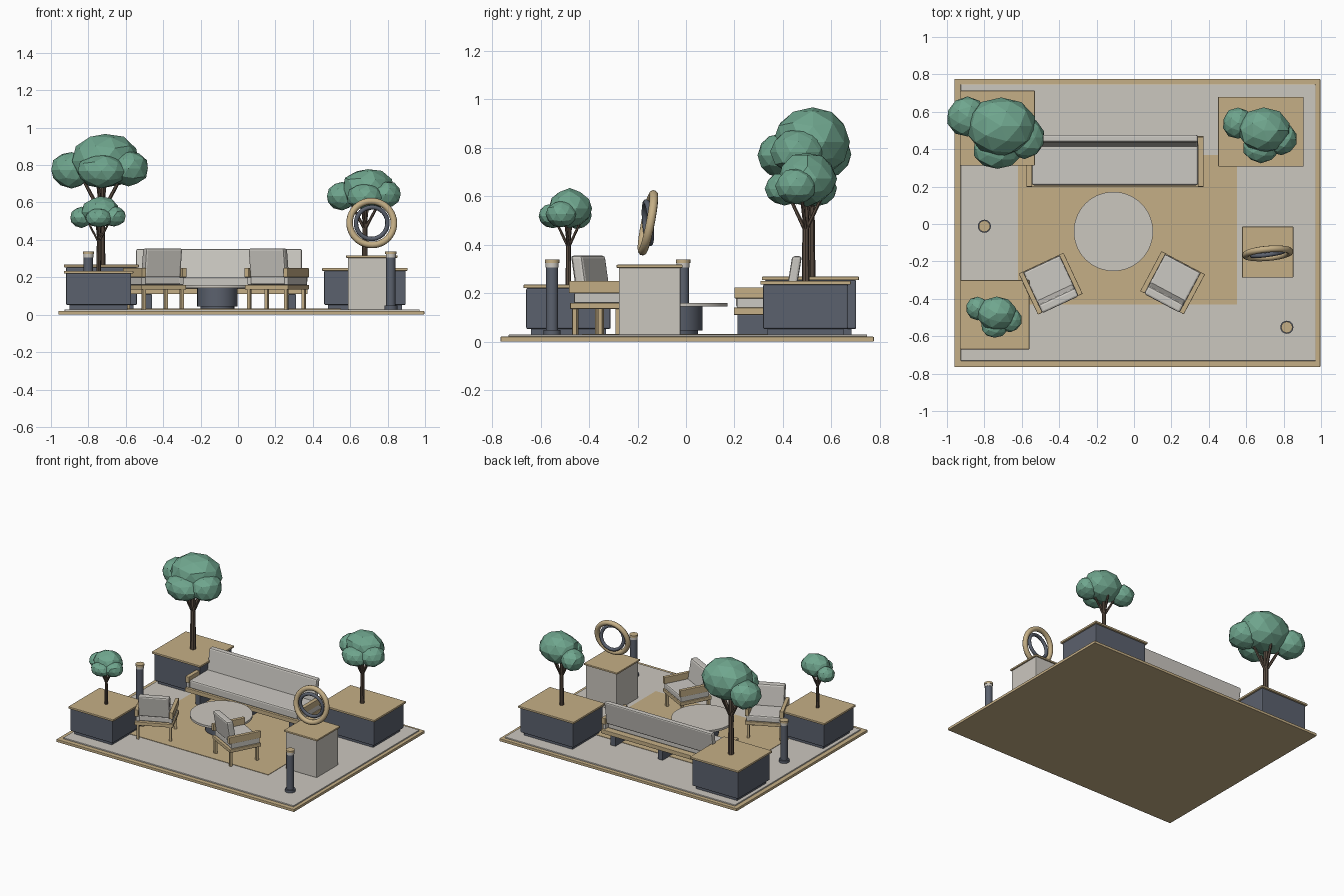
import bpy, bmesh, random
from math import radians, pi
from mathutils import Vector, Matrix

cube = bpy.data.objects.get("Cube")
if cube:
    bpy.data.objects.remove(cube, do_unlink=True)
random.seed(4)


def material(name, rgb):
    m = bpy.data.materials.new(name)
    m.use_nodes = True
    colour = (*rgb, 1)
    m.diffuse_color = colour
    m.node_tree.nodes["Principled BSDF"].inputs["Base Color"].default_value = colour
    return m


TAN = material("warm wood", (0.56, 0.43, 0.24))
STONE = material("pale stone", (0.60, 0.57, 0.52))
FABRIC = material("light fabric", (0.60, 0.58, 0.54))
SLATE = material("slate metal", (0.105, 0.12, 0.155))
BARK = material("brown bark", (0.105, 0.075, 0.055))
LEAF = material("leaf green", (0.16, 0.38, 0.27))


def finish(name, bm, mat, place=None, bevel=0.0):
    mesh = bpy.data.meshes.new(name)
    bm.to_mesh(mesh)
    bm.free()
    mesh.materials.append(mat)
    ob = bpy.data.objects.new(name, mesh)
    bpy.context.collection.objects.link(ob)
    if place:
        ob.matrix_world = place
    if bevel:
        mod = ob.modifiers.new("soft edges", "BEVEL")
        mod.width, mod.segments = bevel, 2
    return ob


def box(name, x, y, z, mat, place=None, bevel=0.003, lean=0.0):
    """Box from (min, max) ranges; lean shifts the top along y."""
    bm = bmesh.new()
    bmesh.ops.create_cube(bm, size=1)
    for v in bm.verts:
        top = v.co.z > 0
        v.co = Vector([r[0] + (c + 0.5) * (r[1] - r[0]) for r, c in zip((x, y, z), v.co)])
        if top:
            v.co.y += lean
    return finish(name, bm, mat, place, bevel)


def rod(name, start, end, r1, r2, mat, sides=8, smooth=False):
    a, b = Vector(start), Vector(end)
    d = b - a
    bm = bmesh.new()
    bmesh.ops.create_cone(bm, cap_ends=True, segments=sides, radius1=r1, radius2=r2, depth=d.length)
    turn = d.to_track_quat('Z', 'Y').to_matrix().to_4x4()
    ob = finish(name, bm, mat, Matrix.Translation((a + b) / 2) @ turn)
    if smooth:
        for p in ob.data.polygons:
            p.use_smooth = len(p.vertices) == 4
    return ob


def drum(name, x, y, z0, z1, r, mat, sides=32):
    return rod(name, (x, y, z0), (x, y, z1), r, r, mat, sides, True)


# Platform
box("platform_edge", (-0.96, 0.996), (-0.765, 0.775), (0, 0.02), TAN)
box("paving", (-0.927, 0.97), (-0.732, 0.747), (0.015, 0.029), STONE)
box("deck_inlay", (-0.62, 0.55), (-0.43, 0.37), (0.025, 0.032), TAN, bevel=0)


# Planters with trees
def tree(label, base, s):
    def at(x, y, z):
        return Vector(base) + Vector((x, y, z)) * s
    rod(label + "_trunk", at(0, 0, 0), at(0, 0, 0.48), 0.021 * s, 0.015 * s, BARK)
    for i, (x, y) in enumerate(((-0.09, 0.02), (0.09, -0.02), (0.02, 0.08), (-0.02, -0.08))):
        rod(f"{label}_branch_{i + 1}", at(0, 0, 0.27), at(x, y, 0.44), 0.011 * s, 0.009 * s, BARK, 6)
    clumps = (((0.02, 0.01, 0.555), (0.185, 0.16, 0.147)),
              ((-0.16, 0.06, 0.505), (0.112, 0.11, 0.098)),
              ((0.145, -0.05, 0.515), (0.112, 0.115, 0.098)),
              ((0.0, -0.115, 0.50), (0.13, 0.105, 0.09)))
    for i, (pos, size) in enumerate(clumps):
        bm = bmesh.new()
        bmesh.ops.create_icosphere(bm, subdivisions=2, radius=1)
        for v in bm.verts:
            v.co *= random.uniform(0.95, 1.04)
        place = Matrix.Translation(at(*pos)) @ Matrix.Diagonal((*[c * s for c in size], 1))
        finish(f"{label}_leaves_{i + 1}", bm, LEAF, place)


def planter(label, x, y, top, tree_scale):
    def inset(r, d):
        return (r[0] + d, r[1] - d)
    box(label + "_plinth", inset(x, 0.03), inset(y, 0.03), (0.028, 0.06), SLATE, bevel=0)
    box(label + "_body", inset(x, 0.011), inset(y, 0.011), (0.052, top - 0.014), SLATE, bevel=0.006)
    box(label + "_cap", x, y, (top - 0.015, top), TAN)
    tree(label + "_tree", (sum(x) / 2, sum(y) / 2, top), tree_scale)


planter("back_right_planter", (-0.93, -0.53), (0.313, 0.713), 0.268, 1.0)
planter("back_left_planter", (0.45, 0.907), (0.307, 0.68), 0.25, 0.76)
planter("front_right_planter", (-0.93, -0.56), (-0.67, -0.30), 0.235, 0.565)

# Sofa
box("sofa_frame", (-0.575, 0.372), (0.197, 0.47), (0.11, 0.14), TAN)
box("sofa_seat", (-0.545, 0.342), (0.207, 0.43), (0.14, 0.2), FABRIC, bevel=0.01)
box("sofa_back", (-0.545, 0.342), (0.41, 0.45), (0.18, 0.352), FABRIC, bevel=0.01, lean=0.028)
for side, x in (("right", -0.575), ("left", 0.342)):
    box(f"sofa_{side}_arm", (x, x + 0.03), (0.2, 0.466), (0.178, 0.224), TAN)
    box(f"sofa_{side}_side", (x + 0.004, x + 0.026), (0.21, 0.455), (0.14, 0.18), FABRIC)
for i, x in enumerate((-0.48, -0.1, 0.29)):
    box(f"sofa_support_{i + 1}", (x - 0.02, x + 0.02), (0.212, 0.445), (0.028, 0.11), SLATE)


# Armchairs
def chair(label, x, y, angle):
    p = Matrix.Translation((x, y, 0)) @ Matrix.Rotation(radians(angle), 4, 'Z')
    box(label + "_frame", (-0.132, 0.132), (-0.115, 0.122), (0.135, 0.16), TAN, p)
    box(label + "_seat", (-0.108, 0.108), (-0.1, 0.118), (0.16, 0.206), FABRIC, p, 0.01)
    box(label + "_back", (-0.108, 0.108), (-0.1, -0.05), (0.195, 0.355), FABRIC, p, 0.012, -0.025)
    for sx, side in ((-1, "right"), (1, "left")):
        xs = sorted((sx * 0.106, sx * 0.132))
        box(f"{label}_{side}_arm", xs, (-0.12, 0.122), (0.2, 0.25), TAN, p)
        box(f"{label}_{side}_side", sorted((sx * 0.1, sx * 0.124)), (-0.1, 0.115), (0.16, 0.2), FABRIC, p)
        for sy, end in ((-1, "back"), (1, "front")):
            cx, cy = sx * 0.112, sy * 0.1
            box(f"{label}_{end}_{side}_leg", (cx - 0.009, cx + 0.009), (cy - 0.009, cy + 0.009),
                (0.028, 0.14), TAN, p, 0)


chair("right_chair", -0.445, -0.32, 25)
chair("left_chair", 0.206, -0.315, -28)

# Round table
drum("table_plinth", -0.11, -0.04, 0.028, 0.05, 0.09, SLATE, 40)
drum("table_drum", -0.11, -0.04, 0.045, 0.146, 0.108, SLATE, 40)
drum("table_top", -0.11, -0.04, 0.144, 0.16, 0.212, STONE, 56)

# Pedestal with ring sculpture
box("pedestal", (0.588, 0.842), (-0.277, -0.023), (0.028, 0.306), STONE)
box("pedestal_cap", (0.578, 0.852), (-0.286, -0.014), (0.304, 0.317), TAN)


def ring(name, radius, tube, mat, tilt, turn):
    around, section = 40, 10
    bm = bmesh.new()
    circle = bmesh.ops.create_circle(bm, segments=section, radius=tube)["verts"]
    bmesh.ops.rotate(bm, verts=circle, cent=(0, 0, 0), matrix=Matrix.Rotation(pi / 2, 3, 'X'))
    bmesh.ops.translate(bm, verts=circle, vec=(radius, 0, 0))
    bmesh.ops.spin(bm, geom=bm.verts[:] + bm.edges[:], cent=(0, 0, 0), axis=(0, 0, 1),
                   angle=2 * pi, steps=around)
    bmesh.ops.remove_doubles(bm, verts=bm.verts, dist=0.0002)
    bmesh.ops.recalc_face_normals(bm, faces=bm.faces)
    for f in bm.faces:
        f.smooth = True
    turn = Matrix.Rotation(radians(turn), 4, 'Z') @ Matrix.Rotation(radians(tilt), 4, 'X')
    finish(name, bm, mat, Matrix.Translation((0.715, -0.157, 0.49)) @ turn)


ring("outer_ring", 0.119, 0.018, TAN, 79, 5)
ring("inner_ring", 0.085, 0.012, SLATE, 95, 8)

# Bollards
for side, x, y in (("right", -0.8, -0.012), ("left", 0.817, -0.552)):
    drum(side + "_bollard_foot", x, y, 0.028, 0.048, 0.035, SLATE, 24)
    drum(side + "_bollard_post", x, y, 0.045, 0.318, 0.025, SLATE, 24)
    drum(side + "_bollard_lamp", x, y, 0.305, 0.325, 0.027, STONE, 24)
    drum(side + "_bollard_cap", x, y, 0.324, 0.338, 0.03, TAN, 24)
